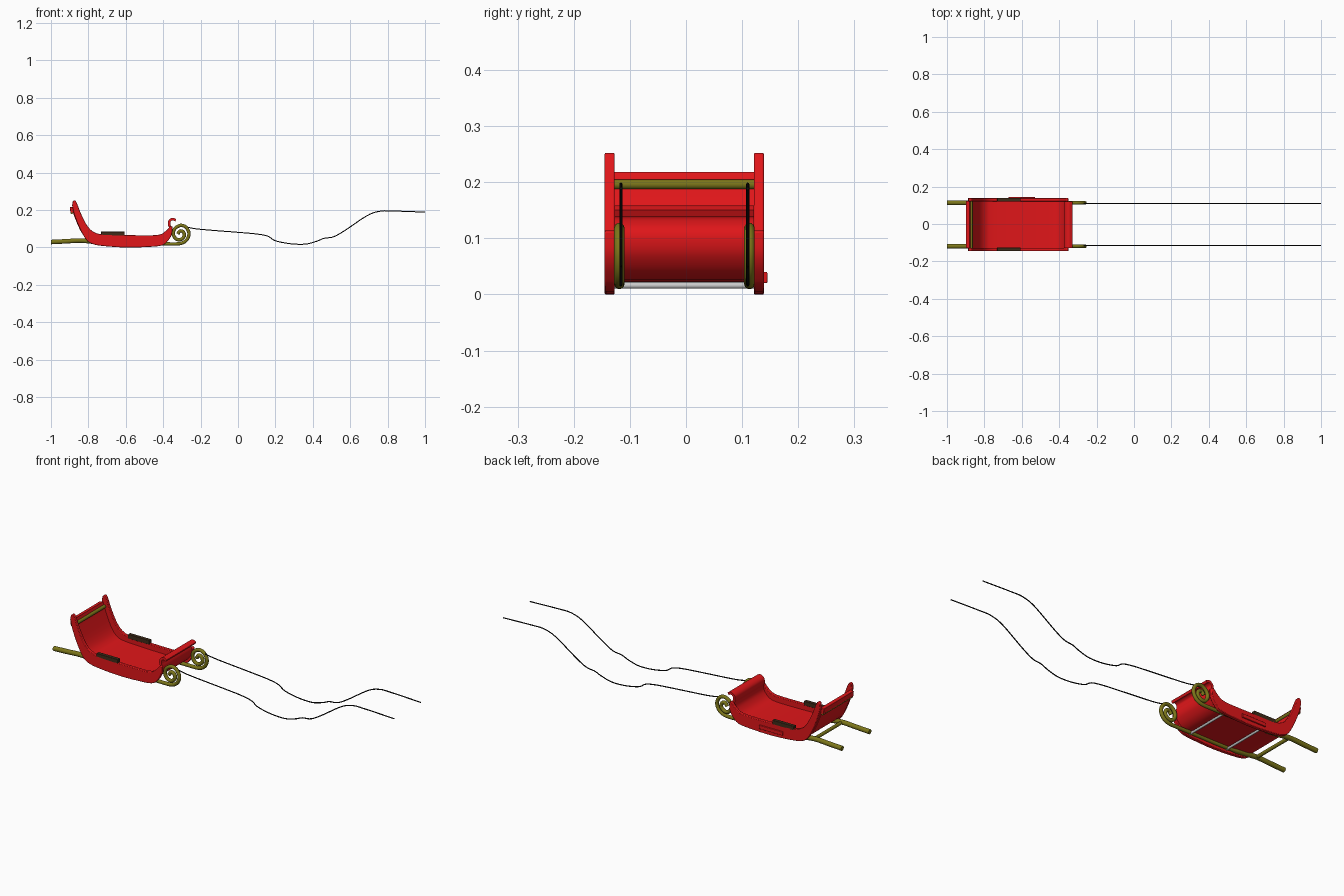
import bpy, bmesh
from mathutils import Vector

if "Cube" in bpy.data.objects:
    bpy.data.objects.remove(bpy.data.objects["Cube"])

YC = -0.003  # body centre line


def material(name, rgb):
    m = bpy.data.materials.new(name)
    m.diffuse_color = (*rgb, 1)
    m.use_nodes = True
    m.node_tree.nodes["Principled BSDF"].inputs["Base Color"].default_value = m.diffuse_color
    return m


RED = material("red_paint", (0.75, 0.008, 0.01))
GOLD = material("gold_paint", (0.2, 0.18, 0.01))
BROWN = material("dark_wood", (0.05, 0.025, 0.01))
BLACK = material("black_leather", (0.005, 0.005, 0.005))


def smooth_path(pts, steps=5):
    """Catmull-Rom samples through (x, z) points."""
    p = [Vector(q) for q in pts]
    p = [2 * p[0] - p[1]] + p + [2 * p[-1] - p[-2]]
    out = []
    for i in range(1, len(p) - 2):
        a, b, c, d = p[i - 1:i + 3]
        for k in range(steps):
            t = k / steps
            out.append(0.5 * (2 * b + (c - a) * t + (2 * a - 5 * b + 4 * c - d) * t * t
                              + (3 * b - a - 3 * c + d) * t ** 3))
    return out + [p[-2]]


def plate(name, outline, y0, y1, mat, bevel=0.0):
    """Extrude an (x, z) outline from y0 to y1."""
    bm = bmesh.new()
    f = bm.faces.new([bm.verts.new((p[0], y0, p[1])) for p in outline])
    r = bmesh.ops.extrude_face_region(bm, geom=[f])
    vs = [v for v in r["geom"] if isinstance(v, bmesh.types.BMVert)]
    bmesh.ops.translate(bm, verts=vs, vec=(0, y1 - y0, 0))
    bmesh.ops.recalc_face_normals(bm, faces=bm.faces)
    me = bpy.data.meshes.new(name)
    bm.to_mesh(me)
    bm.free()
    ob = bpy.data.objects.new(name, me)
    bpy.context.collection.objects.link(ob)
    if mat:
        me.materials.append(mat)
    if bevel:
        b = ob.modifiers.new("bevel", "BEVEL")
        b.width, b.segments, b.angle_limit = bevel, 2, 0.9
    bpy.ops.object.select_all(action='DESELECT')
    ob.select_set(True)
    bpy.context.view_layer.objects.active = ob
    bpy.ops.object.shade_smooth_by_angle(angle=0.6)
    return ob


def sheet_outline(path, t):
    """Thicken an open path into a closed outline."""
    left, right = [], []
    for i, p in enumerate(path):
        d = (path[min(i + 1, len(path) - 1)] - path[max(i - 1, 0)]).normalized()
        n = Vector((-d.y, d.x)) * t / 2
        left.append(p + n)
        right.append(p - n)
    return left + right[::-1]


def tube(name, pts, radius, mat, radii=None):
    """Round tube along 3D points."""
    cu = bpy.data.curves.new(name, 'CURVE')
    cu.dimensions = '3D'
    cu.bevel_depth, cu.bevel_resolution, cu.use_fill_caps = radius, 3, True
    s = cu.splines.new('POLY')
    s.points.add(len(pts) - 1)
    for i, p in enumerate(pts):
        s.points[i].co = (*p, 1)
        s.points[i].radius = radii[i] if radii else 1
    if mat:
        cu.materials.append(mat)
    ob = bpy.data.objects.new(name, cu)
    bpy.context.collection.objects.link(ob)
    return ob


def cross_bar(name, x, z, radius, half, mat):
    return tube(name, [(x, YC - half, z), (x, YC + half, z)], radius, mat)


def box(name, x0, x1, y0, y1, z0, z1, mat, bevel=0.002):
    return plate(name, [(x0, z0), (x1, z0), (x1, z1), (x0, z1)], y0, y1, mat, bevel)


# side panel profile: top edge then bottom edge
top_edge = smooth_path([(-0.884, 0.247), (-0.873, 0.252), (-0.862, 0.238), (-0.84, 0.182),
                        (-0.805, 0.115), (-0.765, 0.08), (-0.7, 0.069), (-0.5, 0.065),
                        (-0.42, 0.069), (-0.385, 0.09), (-0.362, 0.115)])
low_edge = smooth_path([(-0.351, 0.112), (-0.354, 0.07), (-0.375, 0.035), (-0.41, 0.01),
                        (-0.5, 0.002), (-0.6, 0.0), (-0.7, 0.006), (-0.77, 0.016),
                        (-0.81, 0.04), (-0.845, 0.1), (-0.875, 0.175), (-0.887, 0.225)])
# runner and rein paths
run = smooth_path([(-1.0, 0.029), (-0.92, 0.033), (-0.84, 0.037), (-0.76, 0.029), (-0.65, 0.02),
                   (-0.5, 0.02), (-0.38, 0.019), (-0.31, 0.021), (-0.275, 0.04), (-0.262, 0.075),
                   (-0.278, 0.108), (-0.308, 0.118), (-0.338, 0.1), (-0.346, 0.07),
                   (-0.33, 0.045), (-0.305, 0.043), (-0.287, 0.062), (-0.293, 0.083),
                   (-0.31, 0.088), (-0.322, 0.072)], 6)
run_r = [1.2 if p.x < -0.7 else 0.9 for p in run]
rein = smooth_path([(-0.272, 0.108), (-0.2, 0.097), (0.0, 0.081), (0.1, 0.072), (0.16, 0.06),
                    (0.2, 0.036), (0.28, 0.02), (0.36, 0.018), (0.42, 0.033), (0.46, 0.049),
                    (0.51, 0.057), (0.57, 0.09), (0.69, 0.17), (0.76, 0.194), (0.83, 0.195),
                    (1.0, 0.189)])

# paired parts
for side, s in (("right", -1), ("left", 1)):
    plate(side + "_side_panel", top_edge + low_edge, YC + s * 0.124, YC + s * 0.142, RED, 0.004)
    box(side + "_armrest", -0.732, -0.606, YC + s * 0.123, YC + s * 0.142, 0.062, 0.085, BROWN)
    tube(side + "_runner", [(p.x, YC + s * 0.116, p.y) for p in run], 0.0105, GOLD, run_r)
    tube(side + "_rein", [(p.x, YC + s * 0.113, p.y) for p in rein], 0.0028, BLACK)

# continuous back, floor and curled front
body = smooth_path([(-0.886, 0.216), (-0.868, 0.165), (-0.835, 0.09), (-0.8, 0.05), (-0.75, 0.036),
                    (-0.6, 0.03), (-0.45, 0.03), (-0.4, 0.04), (-0.37, 0.07), (-0.362, 0.1),
                    (-0.368, 0.122), (-0.366, 0.141), (-0.35, 0.152), (-0.333, 0.145)])
plate("body_shell", sheet_outline(body, 0.013), YC - 0.1245, YC + 0.1245, RED)
plate("back_top_rail", [(-0.896, 0.187), (-0.878, 0.187), (-0.882, 0.216), (-0.899, 0.216)],
      YC - 0.126, YC + 0.126, RED, 0.002)

# cross bars
cross_bar("back_inner_bar", -0.871, 0.196, 0.009, 0.124, GOLD)
cross_bar("back_outer_bar", -0.889, 0.186, 0.007, 0.124, GOLD)
cross_bar("runner_rear_bar", -0.835, 0.036, 0.009, 0.116, GOLD)
for i, x in enumerate((-0.44, -0.66)):
    cross_bar(f"floor_bar_{i + 1}", x, 0.016, 0.006, 0.124, None)

# small strip on the outer left side
box("side_strip", -0.67, -0.53, 0.135, 0.145, 0.02, 0.04, RED)
